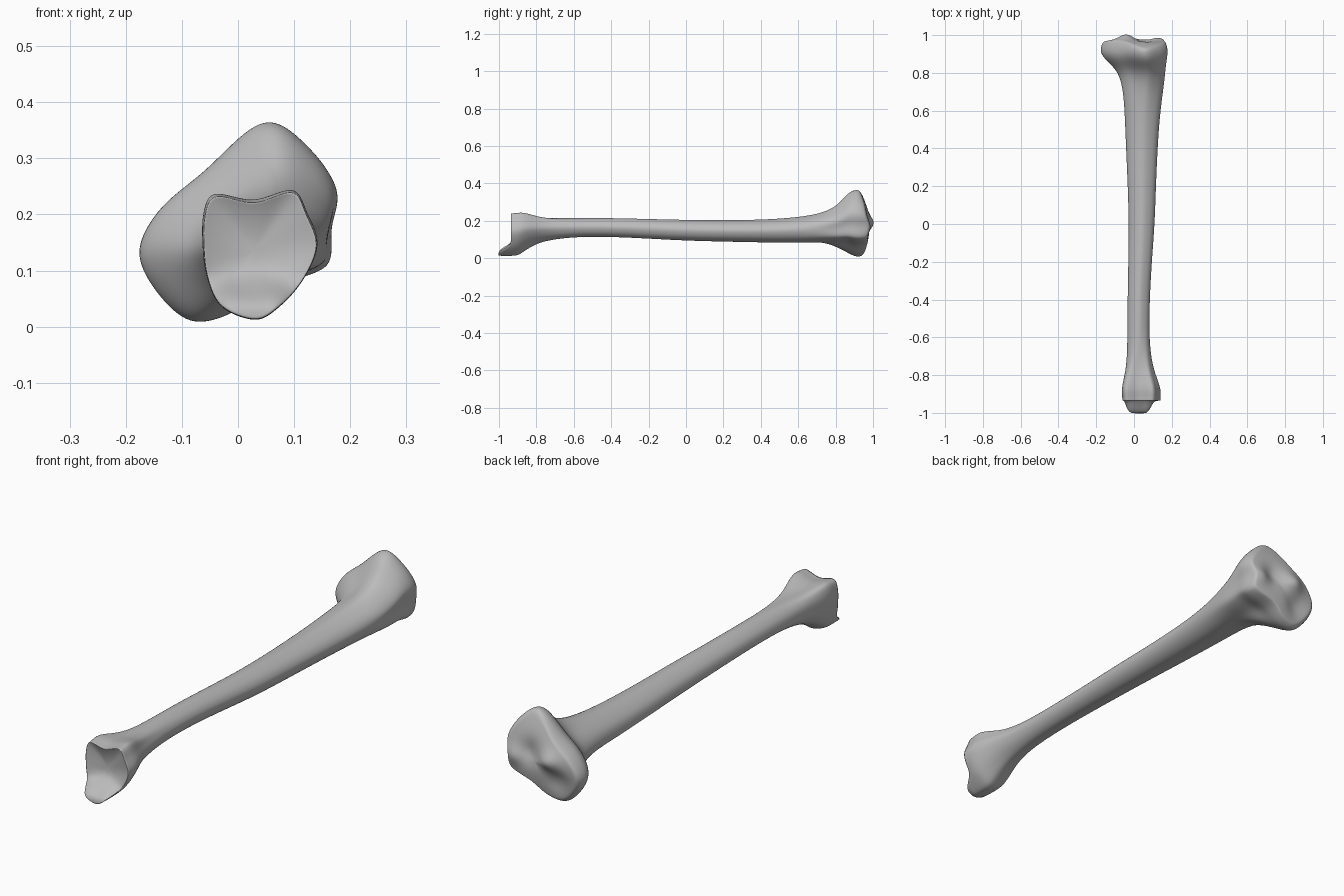
import bpy, bmesh, math
from mathutils import Vector

cube = bpy.data.objects.get("Cube")
if cube:
    bpy.data.objects.remove(cube, do_unlink=True)

SAMPLES = 36

# Cross-section outlines (x, z), clockwise from the top
ANKLE = [(.03, .222), (.10, .245), (.125, .2), (.145, .14), (.115, .07), (.07, .02),
         (.03, 0), (-.03, .025), (-.055, .08), (-.062, .14), (-.06, .2), (-.04, .237)]
SHAFT = [(.05, .205), (.085, .19), (.105, .17), (.112, .145), (.1, .115), (.075, .095),
         (.045, .09), (.01, .1), (-.02, .12), (-.025, .14), (-.015, .17), (.015, .195)]
KNEE = [(.045, .367), (.125, .32), (.178, .24), (.167, .17), (.165, .11), (.13, .085),
        (.05, .06), (-.02, .01), (-.1, .005), (-.178, .11), (-.145, .2), (-.06, .275)]

# Stations along the bone: y, left and right x, low and high z
STATIONS = [
    (-.91, -.063, .143, .01, .243), (-.88, -.065, .143, .025, .247),
    (-.84, -.06, .132, .055, .24), (-.78, -.046, .108, .085, .224),
    (-.7, -.037, .09, .102, .217), (-.58, -.035, .08, .115, .216),
    (-.4, -.034, .083, .115, .215), (-.2, -.03, .094, .105, .21),
    (0, -.027, .11, .094, .205), (.2, -.033, .116, .089, .203),
    (.4, -.042, .125, .085, .206), (.55, -.048, .135, .082, .215),
    (.67, -.055, .15, .08, .23), (.75, -.068, .163, .07, .252),
    (.81, -.09, .167, .05, .285), (.855, -.135, .172, .032, .338),
    (.885, -.165, .176, .016, .363), (.92, -.182, .18, .003, .37)]


def smoothstep(a, b, v):
    t = min(1, max(0, (v - a) / (b - a)))
    return t * t * (3 - 2 * t)


def bump(x, z, cx, cz, r):
    return math.exp(-((x - cx) ** 2 + (z - cz) ** 2) / (r * r))


def unit_outline(points):
    """Closed smooth curve through the points, scaled to a unit box."""
    p = [Vector(q) for q in points]
    n = len(p)
    out = []
    for i in range(SAMPLES):
        k, t = divmod(i * n / SAMPLES, 1)
        a, b, c, d = (p[(int(k) + j) % n] for j in (-1, 0, 1, 2))
        out.append(b + t / 2 * (c - a + t * (2 * a - 5 * b + 4 * c - d
                                             + t * (3 * (b - c) + d - a))))
    lo = Vector(min(q[i] for q in out) for i in (0, 1))
    hi = Vector(max(q[i] for q in out) for i in (0, 1))
    return [Vector(((q.x - lo.x) / (hi.x - lo.x), (q.y - lo.y) / (hi.y - lo.y))) for q in out]


ankle, shaft, knee = map(unit_outline, (ANKLE, SHAFT, KNEE))


def section(y, x0, x1, z0, z1):
    """Blend the outlines for this station and fit them to its box."""
    wa = 1 - smoothstep(-.88, -.6, y)
    wk = smoothstep(.6, .88, y)
    ring = []
    for a, s, k in zip(ankle, shaft, knee):
        q = a * wa + k * wk + s * (1 - wa - wk)
        ring.append(Vector((x0 + q.x * (x1 - x0), y, z0 + q.y * (z1 - z0))))
    return ring


def ankle_face(x, z, s):
    """Hollow joint surface with a projecting lower tip."""
    tip = .065 * (1 - smoothstep(.035, .09, z)) * smoothstep(.1, .04, abs(x - .025))
    hollow = .022 * (1 - s * s) * smoothstep(.05, .12, z)
    return -.937 - tip + hollow


def knee_face(x, z, s):
    """Domed plateau with a central ridge and two shallow hollows."""
    y = .982 - .05 * ((z - .17) / .19) ** 2 - .018 * (x / .18) ** 2
    y += .028 * bump(x, z, -.045, .19, .04) + .016 * bump(x, z, .13, .17, .04)
    return y - .02 * bump(x, z, -.075, .1, .05) - .018 * bump(x, z, .055, .2, .045)


def cap_rings(ring, face, scales):
    """Concentric rings that close an end over a joint surface."""
    mid = sum(ring, Vector()) / len(ring)
    rings = []
    for s in scales:
        flat = [mid + (p - mid) * s for p in ring]
        rings.append([Vector((p.x, face(p.x, p.z, s), p.z)) for p in flat])
    return rings


body = [section(*s) for s in STATIONS]
lower = cap_rings(body[0], ankle_face, (.98, .9, .75, .55, .35, .15))
upper = cap_rings(body[-1], knee_face, (.93, .85, .7, .55, .4, .25, .1))
rings = lower[::-1] + body + upper

# Skin the rings into one closed surface
bm = bmesh.new()
loops = [[bm.verts.new(p) for p in ring] for ring in rings]
for a, b in zip(loops, loops[1:]):
    for i in range(SAMPLES):
        j = (i + 1) % SAMPLES
        bm.faces.new((a[i], a[j], b[j], b[i]))
bm.faces.new(loops[0])
bm.faces.new(loops[-1])
bmesh.ops.recalc_face_normals(bm, faces=bm.faces)

# Firm edge around the ankle joint surface
crease = bm.edges.layers.float.new("crease_edge")
rim = set(loops[len(lower) - 1])
for e in bm.edges:
    if all(v in rim for v in e.verts):
        e[crease] = .6

mesh = bpy.data.meshes.new("shin_bone")
bm.to_mesh(mesh)
bm.free()
bone = bpy.data.objects.new("shin_bone", mesh)
bpy.context.collection.objects.link(bone)

grey = bpy.data.materials.new("bone_grey")
grey.use_nodes = True
colour = (.5, .5, .5, 1)
grey.diffuse_color = colour
grey.node_tree.nodes["Principled BSDF"].inputs["Base Color"].default_value = colour
mesh.materials.append(grey)

subsurf = bone.modifiers.new("smooth_surface", 'SUBSURF')
subsurf.levels = subsurf.render_levels = 2
for face in mesh.polygons:
    face.use_smooth = True
